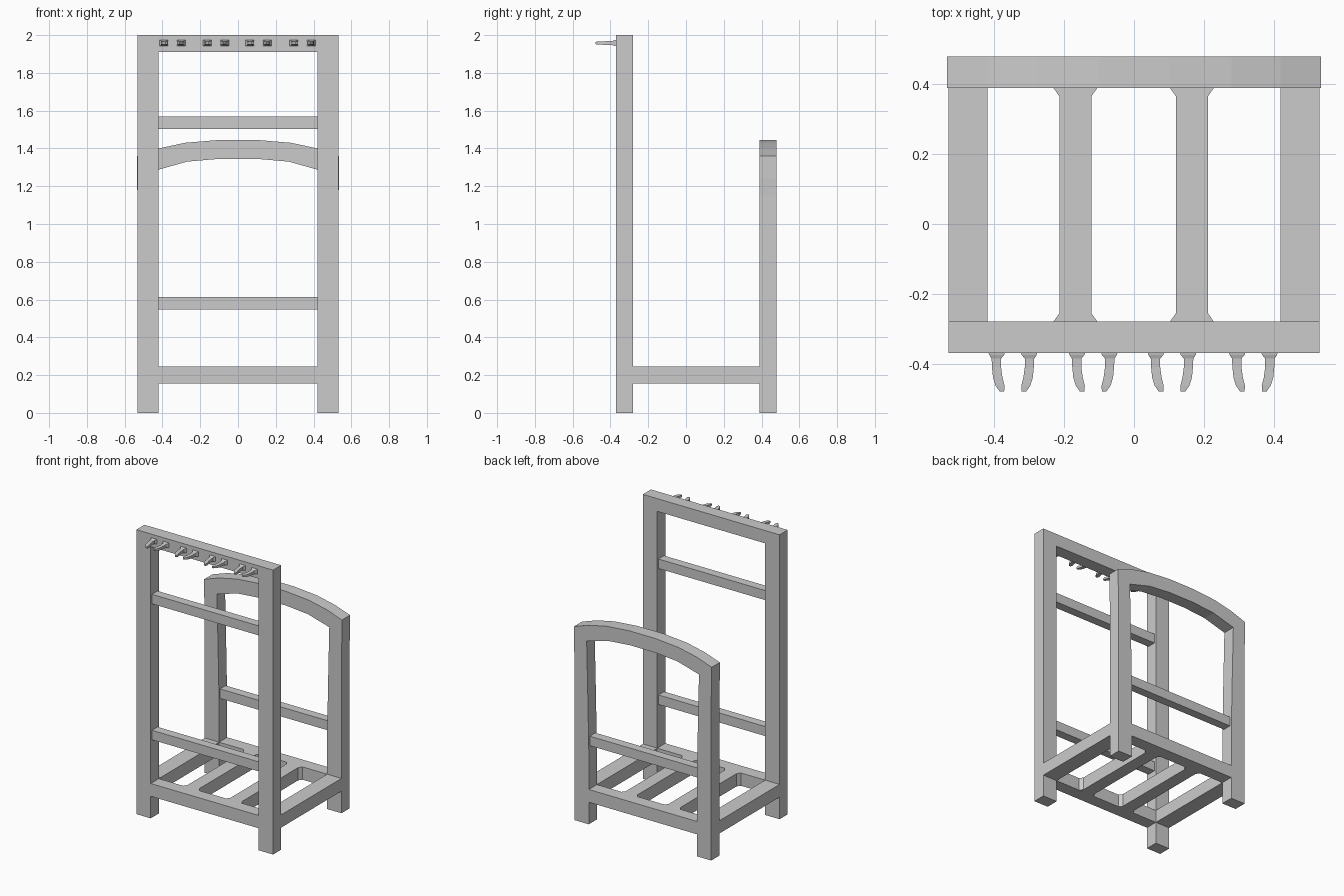
import bpy, bmesh

if "Cube" in bpy.data.objects:
    bpy.data.objects.remove(bpy.data.objects["Cube"])

W, I = 0.532, 0.42              # outer and inner half widths of the frames
FY = (-0.37, -0.28)             # front frame depth range
BY = (0.39, 0.48)               # back frame depth range


def finish(name, bm):
    bmesh.ops.recalc_face_normals(bm, faces=bm.faces)
    me = bpy.data.meshes.new(name)
    bm.to_mesh(me)
    bm.free()
    ob = bpy.data.objects.new(name, me)
    bpy.context.collection.objects.link(ob)
    return ob


def prism(name, pts, axis, lo, hi):
    """Extrude a 2D outline: axis 'y' takes (x, z) points, 'z' takes (x, y)."""
    bm = bmesh.new()
    put = (lambda p, d: (p[0], d, p[1])) if axis == 'y' else (lambda p, d: (p[0], p[1], d))
    a = [bm.verts.new(put(p, lo)) for p in pts]
    b = [bm.verts.new(put(p, hi)) for p in pts]
    bm.faces.new(a)
    bm.faces.new(b[::-1])
    n = len(pts)
    for i in range(n):
        j = (i + 1) % n
        bm.faces.new((a[i], a[j], b[j], b[i]))
    return finish(name, bm)


def box(name, x, y, z):
    return prism(name, [(x[0], y[0]), (x[1], y[0]), (x[1], y[1]), (x[0], y[1])], 'z', *z)


def mirrored(right):
    """Complete a half outline that runs from the right to the middle and back."""
    return right + [(-x, z) for x, z in reversed(right)]


# Tall front frame
for side, s in (("left", -1), ("right", 1)):
    x = sorted((s * I, s * W))
    box("front_post_" + side, x, FY, (0, 2))
    box("base_side_rail_" + side, x, (FY[1], BY[0]), (0.155, 0.245))
box("front_top_rail", (-I, I), FY, (1.91, 2))

# Back frame: two legs and the arch in one outline
outer = [(W, 0), (W, 1.15), (0.536, 1.24), (0.536, 1.36), (0.42, 1.40), (0.28, 1.43), (0.10, 1.445)]
inner = [(0.42, 0), (0.42, 0.5), (0.428, 0.9), (0.437, 1.283), (0.27, 1.33), (0.10, 1.345)]
left_outer = [(-x, z) for x, z in reversed(outer)]
left_inner = [(-x, z) for x, z in inner]
prism("back_arched_frame", outer + left_outer + left_inner + inner[::-1], 'y', *BY)

# Base rails and thin crossbars
box("base_front_rail", (-I, I), FY, (0.155, 0.245))
box("base_back_rail", (-I, I), BY, (0.155, 0.245))
for name, fy, z in (("front_upper_bar", FY, 1.503), ("front_lower_bar", FY, 0.547),
                    ("back_lower_bar", BY, 0.547)):
    box(name, (-I - 0.005, I + 0.005), (fy[0] + 0.014, fy[1] - 0.014), (z, z + 0.067))

# Base slats with flared ends
y0, y1 = FY[1], BY[0]
half = [(0.063, y0), (0.046, y0 + 0.024), (0.046, y1 - 0.024), (0.063, y1)]
for i, cx in enumerate((-0.168, 0.166)):
    prism("base_slat_%d" % (i + 1), [(cx + x, y) for x, y in mirrored(half)], 'z', 0.155, 0.245)

# Hooks: lofted tapering prongs in pairs, as (x left, x right, y, thickness)
stations = [(-0.070, -0.023, -0.368, 0.034), (-0.068, -0.025, -0.375, 0.032),
            (-0.061, -0.034, -0.386, 0.024), (-0.060, -0.034, -0.410, 0.020),
            (-0.057, -0.030, -0.440, 0.018), (-0.050, -0.024, -0.463, 0.016),
            (-0.038, -0.025, -0.480, 0.012)]
for i, cx in enumerate((-0.347, -0.117, 0.109, 0.342)):
    for side, s in (("left", 1), ("right", -1)):
        bm = bmesh.new()
        rings = []
        for a, b, y, t in stations:
            rings.append([bm.verts.new((cx + s * x, y, 1.958 + k * t / 2))
                          for x, k in ((a, -1), (b, -1), (b, 1), (a, 1))])
        for p, q in zip(rings, rings[1:]):
            for j in range(4):
                k = (j + 1) % 4
                bm.faces.new((p[j], p[k], q[k], q[j]))
        bm.faces.new(rings[0])
        bm.faces.new(rings[-1][::-1])
        finish("hook_%d_%s" % (i + 1, side), bm)
